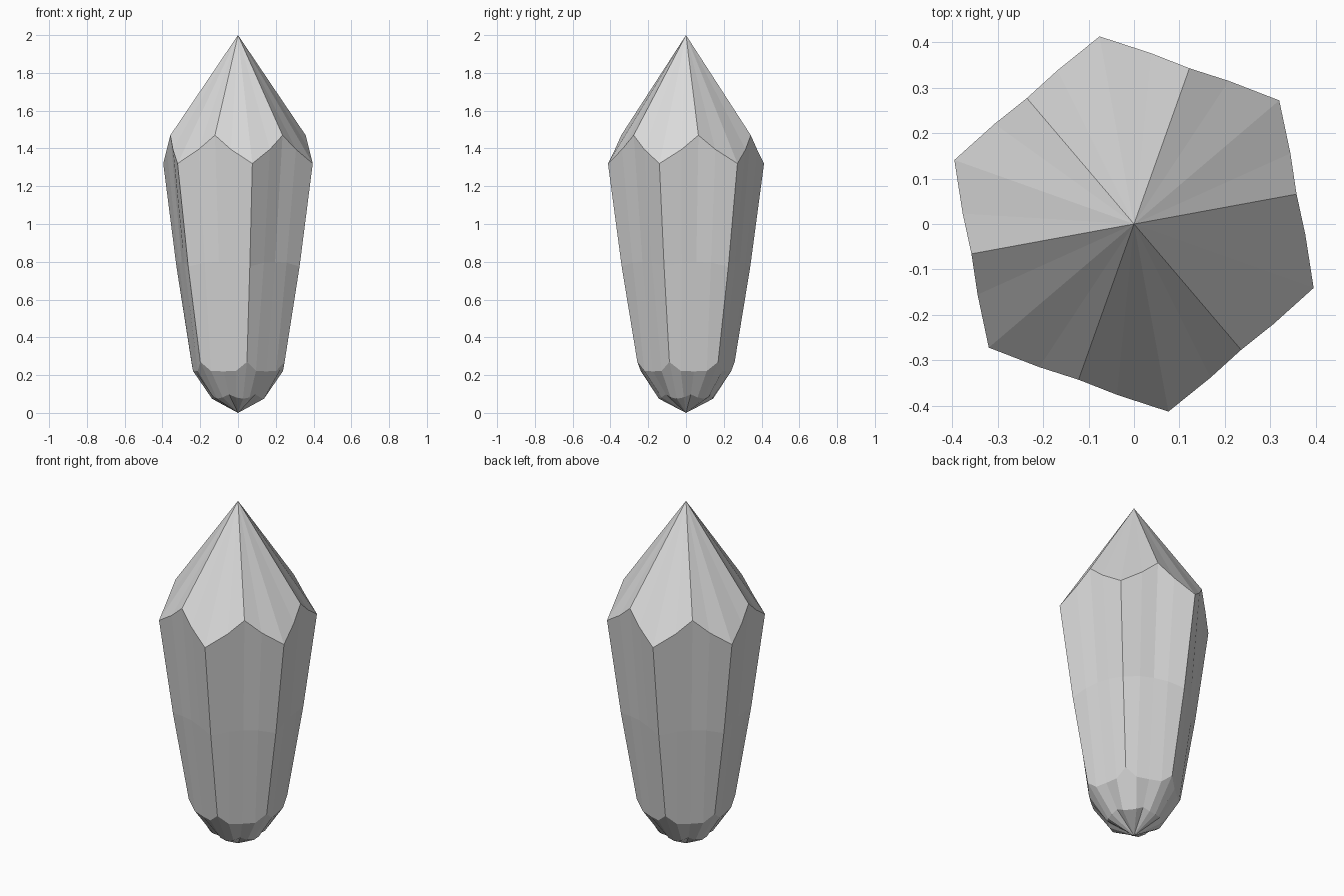
import bpy, bmesh, math
from mathutils import Vector

if "Cube" in bpy.data.objects:
    bpy.data.objects.remove(bpy.data.objects["Cube"])

START = math.radians(40.4)   # direction of the first of six crystal edges
SIDES = 6

# Rings from shoulder down to the rounded base:
# (radius, z) at hexagon corner, quarter point and face middle
RINGS = [
    ((0.420, 1.320), (0.378, 1.395), (0.364, 1.470)),
    ((0.346, 0.775), (0.314, 0.795), (0.303, 0.800)),
    ((0.262, 0.270), (0.240, 0.222), (0.230, 0.220)),
    ((0.146, 0.075), (0.143, 0.082), (0.140, 0.098)),
]
# angle from the corner for quarter point and face middle, per ring
QUARTER = [16.1, 15.5, 13.0, 15.0]


def polar(r, a, z):
    return Vector((r * math.cos(a), r * math.sin(a), z))


bm = bmesh.new()
rings = []
for (corner, quarter, middle), q in zip(RINGS, QUARTER):
    ring = []
    for k in range(SIDES):
        a = START + k * math.tau / SIDES
        for (r, z), off in ((corner, 0), (quarter, q), (middle, 30), (quarter, 60 - q)):
            ring.append(bm.verts.new(polar(r, a + math.radians(off), z)))
    rings.append(ring)
n = len(rings[0])

# tapering sides and rounded foot
for upper, lower in zip(rings, rings[1:]):
    for i in range(n):
        j = (i + 1) % n
        bm.faces.new((upper[i], lower[i], lower[j], upper[j]))

# pointed tip and bottom point
tip = bm.verts.new((0, 0, 2))
foot = bm.verts.new((0, 0, 0))
for i in range(n):
    j = (i + 1) % n
    bm.faces.new((rings[0][i], rings[0][j], tip))
    bm.faces.new((rings[-1][j], rings[-1][i], foot))
bmesh.ops.recalc_face_normals(bm, faces=bm.faces[:])

mesh = bpy.data.meshes.new("crystal")
bm.to_mesh(mesh)
bm.free()

grey = bpy.data.materials.new("pale grey")
grey.diffuse_color = (0.7, 0.7, 0.7, 1)
grey.use_nodes = True
grey.node_tree.nodes["Principled BSDF"].inputs["Base Color"].default_value = grey.diffuse_color
mesh.materials.append(grey)
crystal = bpy.data.objects.new("crystal", mesh)
bpy.context.collection.objects.link(crystal)
